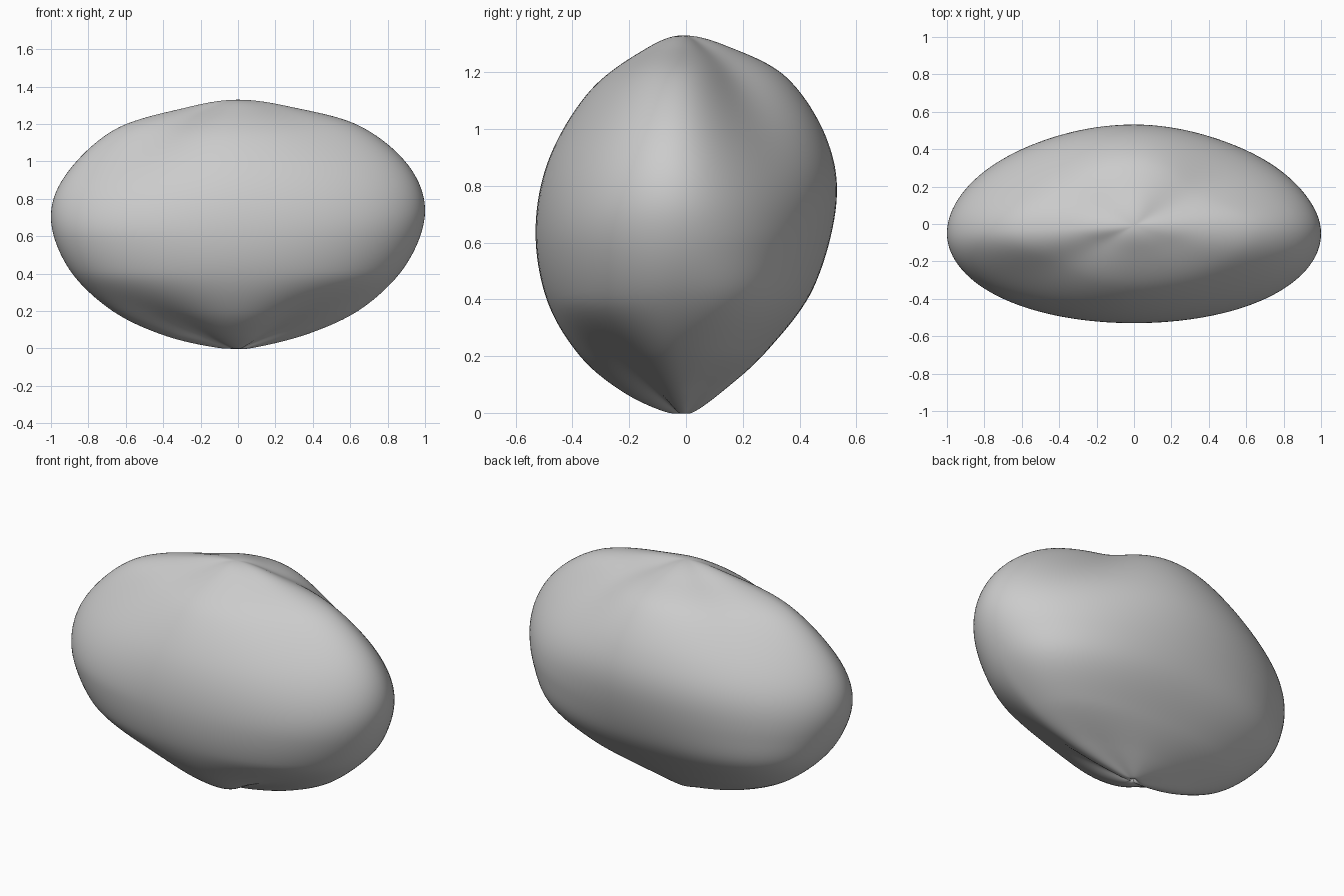
import bpy, bmesh, math

cube = bpy.data.objects.get("Cube")
if cube:
    bpy.data.objects.remove(cube, do_unlink=True)

# Outline of each side from bottom pole to top pole, as (distance, height)
RIGHT = [(0, .02), (.06, 0), (.38, .08), (.67, .22), (.9, .45), (1, .73),
         (.91, .98), (.65, 1.19), (.29, 1.29), (0, 1.33)]
LEFT = [(0, .02), (.08, 0), (.38, .065), (.67, .2), (.9, .42), (1, .69),
        (.92, .93), (.66, 1.17), (.29, 1.285), (0, 1.33)]
FRONT = [(0, .02), (.05, 0), (.21, .07), (.37, .2), (.49, .4), (.53, .65),
         (.48, .9), (.335, 1.135), (.14, 1.28), (0, 1.33)]
BACK = [(0, .02), (.03, 0), (.14, .08), (.29, .22), (.45, .44), (.53, .74),
        (.495, .97), (.36, 1.18), (.17, 1.285), (0, 1.33)]
STEPS, AROUND = 10, 128

# Depth of the upper and lower creases, keyed by (right side, back side)
UPPER = {(True, True): .34, (True, False): .1, (False, True): .19, (False, False): .26}
LOWER = {(True, True): .3, (True, False): .6, (False, True): .2, (False, False): .5}


def smooth_profile(points):
    """Catmull-Rom curve through the outline points."""
    padded = [(-points[1][0], points[1][1])] + points + [(-points[-2][0], points[-2][1])]
    out = []
    for i in range(len(points) - 1):
        a, b, c, d = padded[i:i + 4]
        for j in range(STEPS):
            t = j / STEPS
            out.append([b[k] + t / 2 * (c[k] - a[k] + t * (2 * a[k] - 5 * b[k] + 4 * c[k] - d[k]
                        + t * (3 * (b[k] - c[k]) + d[k] - a[k]))) for k in (0, 1)])
    out.append(list(points[-1]))
    return out


right, left, front, back = map(smooth_profile, (RIGHT, LEFT, FRONT, BACK))


def crease_depth(z, quadrant):
    """How far the diagonal between two outlines is pressed in at this height."""
    upper = UPPER[quadrant] * max(0, (z - .6) / .73) ** 1.5
    reach = .22 if quadrant[1] else .4
    lower = LOWER[quadrant] * max(0, 1 - z / reach) ** 1.8
    bulge = .08 * math.exp(-((z - .35) / .2) ** 2) if quadrant[1] else 0
    return upper + lower - bulge


def surface_point(i, angle):
    """Blend the four outlines into an oval with creases between its lobes."""
    c, s = math.cos(angle), math.sin(angle)
    rx, zx = right[i] if c > 0 else left[i]
    ry, zy = front[i] if s < 0 else back[i]
    z = zx * c * c + zy * s * s
    fit = 1 - crease_depth(z, (c > 0, s >= 0)) * math.sin(2 * angle) ** 2
    return (rx * c * fit, ry * s * fit - .05 * rx * c * c - .01 * (1 - rx), z)


# Rounded body
bm = bmesh.new()
last = len(right) - 1
bottom = bm.verts.new(surface_point(0, 0))
top = bm.verts.new(surface_point(last, 0))
rings = [[bm.verts.new(surface_point(i, math.tau * k / AROUND)) for k in range(AROUND)]
         for i in range(1, last)]
for k in range(AROUND):
    n = (k + 1) % AROUND
    bm.faces.new((bottom, rings[0][n], rings[0][k]))
    bm.faces.new((top, rings[-1][k], rings[-1][n]))
    for lower, upper in zip(rings, rings[1:]):
        bm.faces.new((lower[k], lower[n], upper[n], upper[k]))
bmesh.ops.recalc_face_normals(bm, faces=bm.faces)
for face in bm.faces:
    face.smooth = True
mesh = bpy.data.meshes.new("rounded_body")
bm.to_mesh(mesh)
bm.free()
body = bpy.data.objects.new("rounded_body", mesh)
bpy.context.collection.objects.link(body)

# Plain grey
grey = bpy.data.materials.new("plain_grey")
grey.use_nodes = True
colour = (.6, .6, .6, 1)
grey.diffuse_color = colour
grey.node_tree.nodes["Principled BSDF"].inputs["Base Color"].default_value = colour
mesh.materials.append(grey)
